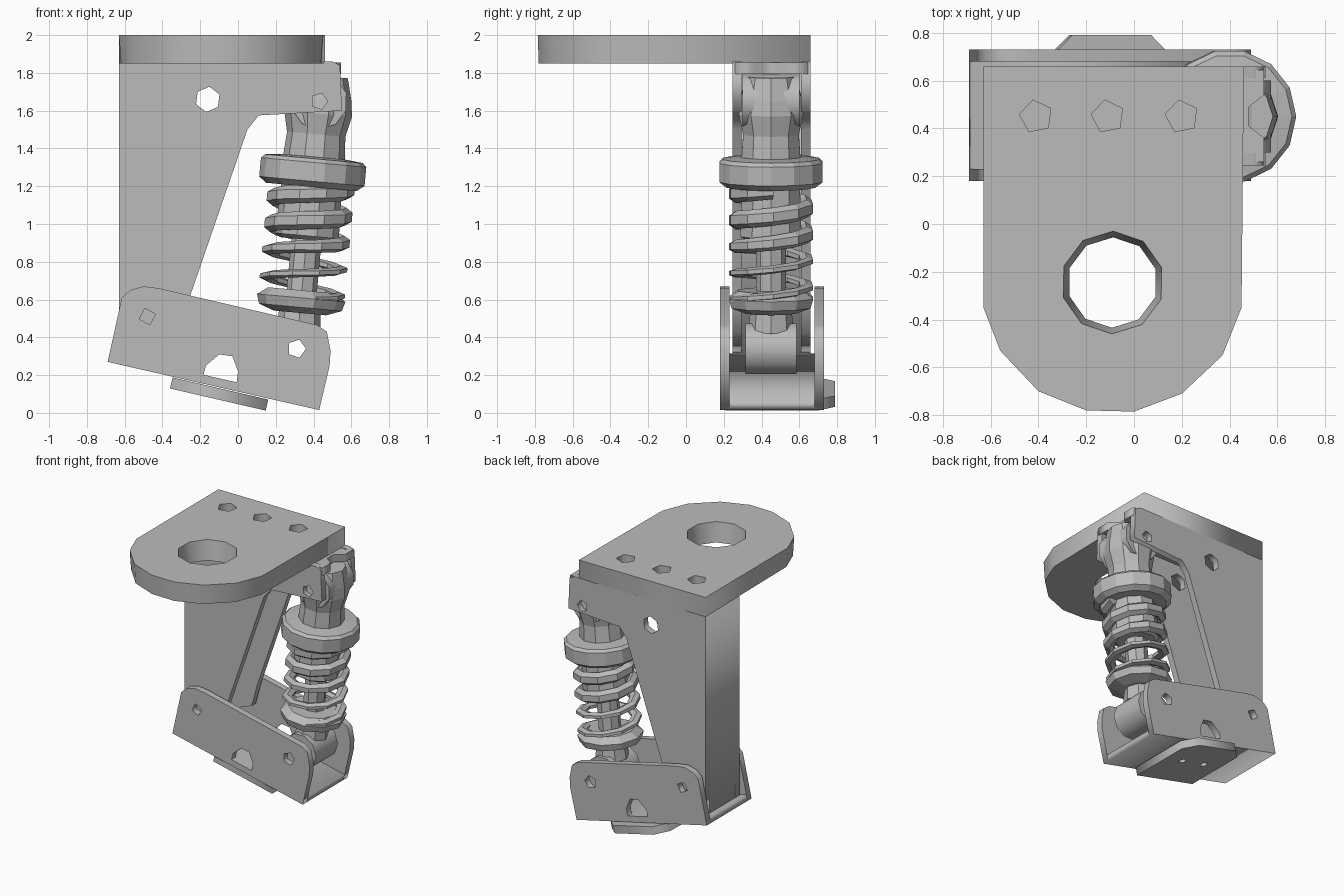
import bpy, bmesh, math
from mathutils import Matrix, Vector

if "Cube" in bpy.data.objects:
    bpy.data.objects.remove(bpy.data.objects["Cube"])

grey = bpy.data.materials.new("metal grey")
grey.diffuse_color = (0.5, 0.5, 0.5, 1)
grey.use_nodes = True
grey.node_tree.nodes["Principled BSDF"].inputs["Base Color"].default_value = grey.diffuse_color
YC = 0.45                                   # centre plane of bracket and shock
FACE_Y = Matrix.Rotation(math.pi / 2, 4, 'X')   # profile (x, z), thickness along y


def add(name, mesh, matrix=Matrix()):
    ob = bpy.data.objects.new(name, mesh)
    ob.matrix_world = matrix
    mesh.materials.clear()
    mesh.materials.append(grey)
    bpy.context.collection.objects.link(ob)
    return ob


def ngon(x, y, r, n, turn=0.0):
    return [(x + r * math.cos(turn + math.tau * i / n),
             y + r * math.sin(turn + math.tau * i / n)) for i in range(n)]


def plate(name, outline, holes, thick, matrix):
    """Flat plate with through holes, centred on its thickness."""
    cu = bpy.data.curves.new(name, 'CURVE')
    cu.dimensions, cu.fill_mode, cu.extrude = '2D', 'BOTH', thick / 2
    for loop in [outline] + holes:
        sp = cu.splines.new('POLY')
        sp.points.add(len(loop) - 1)
        for p, (x, y) in zip(sp.points, loop):
            p.co = (x, y, 0, 1)
        sp.use_cyclic_u = True
    tmp = bpy.data.objects.new(name, cu)
    bpy.context.collection.objects.link(tmp)
    bpy.context.view_layer.update()
    mesh = bpy.data.meshes.new_from_object(
        tmp.evaluated_get(bpy.context.evaluated_depsgraph_get()))
    bpy.data.objects.remove(tmp)
    bm = bmesh.new()
    bm.from_mesh(mesh)
    bmesh.ops.remove_doubles(bm, verts=bm.verts, dist=1e-4)
    bmesh.ops.recalc_face_normals(bm, faces=bm.faces)
    bm.to_mesh(mesh)
    bm.free()
    return add(name, mesh, matrix)


def rings_mesh(name, rings, matrix, close=False):
    """Skin a list of equal rings; cap the ends, or join last to first."""
    bm = bmesh.new()
    vs = [[bm.verts.new(p) for p in r] for r in rings]
    n = len(vs[0])
    pairs = list(zip(vs, vs[1:])) + ([(vs[-1], vs[0])] if close else [])
    for a, b in pairs:
        for i in range(n):
            bm.faces.new((a[i], a[(i + 1) % n], b[(i + 1) % n], b[i]))
    if not close:
        bm.faces.new(vs[0])
        bm.faces.new(vs[-1])
    bmesh.ops.recalc_face_normals(bm, faces=bm.faces)
    mesh = bpy.data.meshes.new(name)
    bm.to_mesh(mesh)
    bm.free()
    return add(name, mesh, matrix)


def lathe(name, profile, n, matrix):
    return rings_mesh(name, [[(x, y, t) for x, y in ngon(0, 0, r, n)]
                             for r, t in profile], matrix)


def at_y(y):
    return Matrix.Translation((0, y, 0)) @ FACE_Y


# Top plate with rounded front, large tapered hole and three bolt holes
top = plate("top_plate",
            [(-.63, .66), (-.63, -.35), (-.56, -.53), (-.4, -.7), (-.2, -.78), (0, -.785),
             (.2, -.71), (.37, -.55), (.45, -.35), (.46, .66)],
            [ngon(-.09, -.245, .215, 10, .3)]
            + [ngon(x, .45, .07, 5, .5) for x in (-.41, -.11, .2)],
            .15, Matrix.Translation((0, 0, 1.925)))
for v in top.data.vertices:
    d = Vector((v.co.x + .09, v.co.y + .245))
    if v.co.z < 0:
        if d.length < .25:                       # narrow the hole downwards
            v.co.x, v.co.y = -.09 + d.x * .88, -.245 + d.y * .88
        elif v.co.y < 0:                         # slight draft on the rim
            v.co.x, v.co.y = -.09 + d.x * .98, -.245 + d.y * .99

# Upper bracket: two tapered cheeks, left web and top web
for side, y in (("front", .27), ("back", .635)):
    plate("bracket_cheek_" + side,
          [(-.63, .3), (-.63, 1.85), (.5, 1.86), (.54, 1.84), (.55, 1.6), (.11, 1.575),
           (.05, 1.5), (-.26, .6), (-.31, .42)],
          [ngon(-.16, 1.66, .067, 6, .4), ngon(.43, 1.65, .045, 5)], .05, at_y(y))
plate("bracket_left_web", [(-.63, .3), (-.57, .3), (-.57, 1.85), (-.63, 1.85)],
      [], .41, at_y(YC))
plate("bracket_top_web", [(-.6, .26), (.545, .26), (.545, .36), (.48, .41), (.48, .49),
                          (.545, .54), (.545, .645), (-.6, .645)],
      [], .06, Matrix.Translation((0, 0, 1.825)))

# Lower tilted clevis: two side plates, floor and foot
for side, y in (("front", .205), ("back", .705)):
    plate("clevis_side_" + side,
          [(-.69, .27), (-.615, .61), (-.57, .65), (-.5, .67), (-.42, .66), (.42, .465),
           (.47, .43), (.49, .33), (.485, .25), (.43, .015)],
          [ngon(-.48, .51, .045, 4, .3), ngon(.31, .34, .05, 5),
           [(-.19, .17), (-.17, .25), (-.1, .31), (-.03, .3), (0, .22), (-.01, .14)]],
          .05, at_y(y))
plate("clevis_floor", [(-.69, .27), (.43, .015), (.44, .06), (-.68, .315)],
      [], .55, at_y(.455))
plate("clevis_foot", [(-.26, -.29), (.26, -.29), (.26, .2), (.17, .29), (-.17, .29), (-.26, .2)],
      [ngon(-.1, .02, .03, 5), ngon(.1, .02, .03, 5)], .06,
      Matrix.Translation((-.1, .5, .1)) @ Matrix.Rotation(math.radians(13), 4, 'Y'))

# Shock absorber along a leaning axis between the two pins
low, high = Vector((.31, YC, .34)), Vector((.43, YC, 1.65))
axis = Matrix.Translation(low) @ Matrix.Rotation(math.atan2(.12, 1.31), 4, 'Y')
plate("lower_eye", ngon(.31, .34, .14, 10), [ngon(.31, .34, .05, 5)], .27, at_y(YC))
plate("upper_eye", ngon(.43, 1.65, .15, 10, .3), [], .30, at_y(YC))
lathe("shock_rod", [(.12, .09), (.11, .2), (.08, .24), (.08, .7)], 8, axis)
lathe("spring_seat", [(.14, .19), (.22, .22), (.235, .27), (.18, .31), (.1, .31)], 10, axis)
lathe("shock_cylinder", [(.14, .58), (.17, .6), (.16, .9), (.165, 1.0), (.155, 1.14), (.18, 1.25),
                         (.17, 1.33), (.14, 1.45)], 10, axis)
lathe("collar", [(.24, .86), (.28, .89), (.28, .99), (.26, 1.01), (.17, 1.02)], 14, axis)

# Coil spring, thicker towards the top
turns, seg = 4.2, 10
coil = []
for i in range(int(turns * seg) + 1):
    f = i / (turns * seg)
    a = math.tau * i / seg - 1.2
    h = .022 + .026 * min(1, max(0, (f - .35) * 4))
    t = .27 + .59 * f
    coil.append([((.195 + dr) * math.cos(a), (.195 + dr) * math.sin(a), t + dz * h)
                 for dr, dz in ((.035, -.5), (.035, .5), (0, 1), (-.035, .5), (-.035, -.5), (0, -1))])
rings_mesh("coil_spring", coil, axis)
